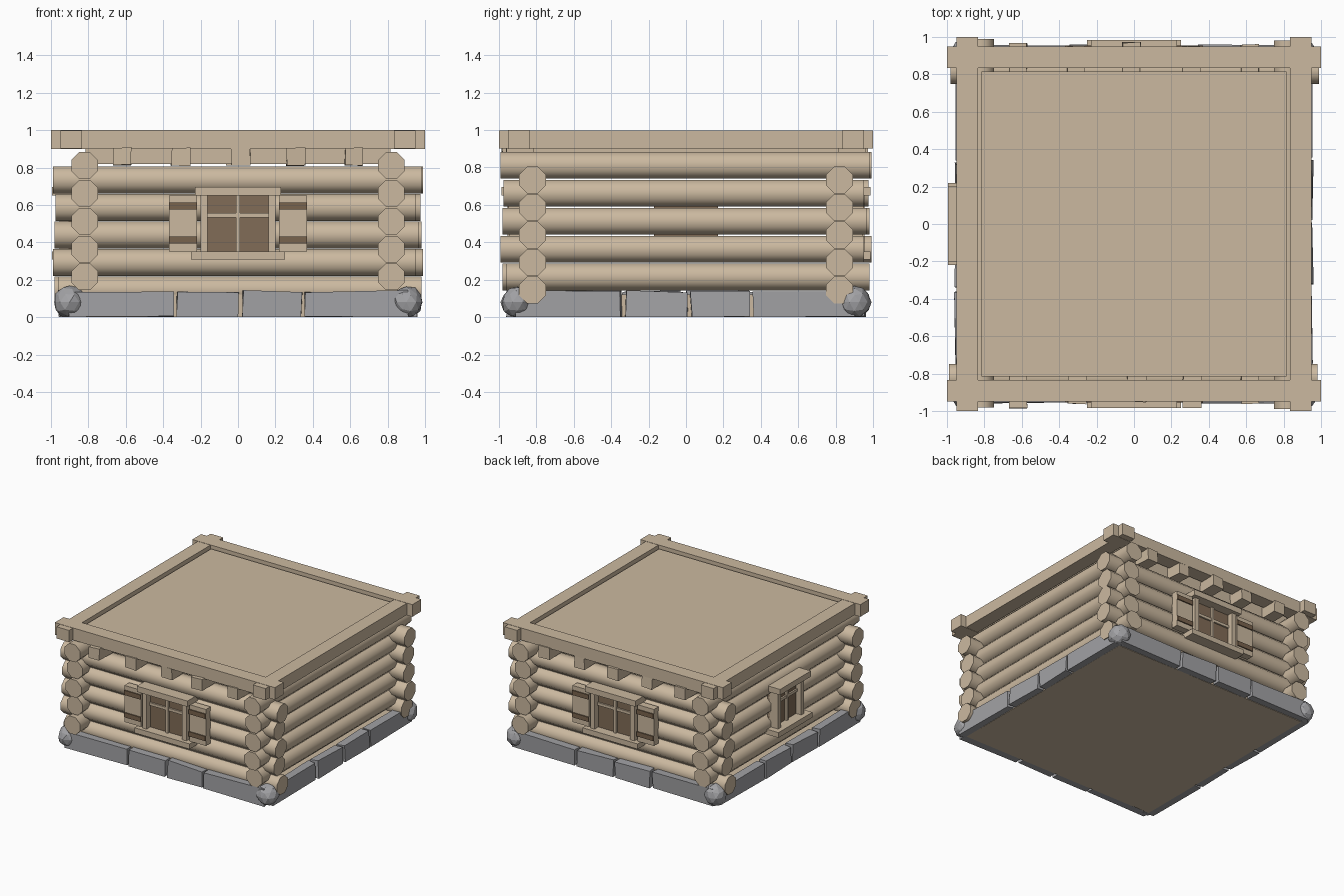
import bpy, bmesh, math, random
from mathutils import Matrix, Vector

random.seed(4)
cube = bpy.data.objects.get("Cube")
if cube:
    bpy.data.objects.remove(cube, do_unlink=True)


def material(name, rgb):
    m = bpy.data.materials.new(name)
    m.use_nodes = True
    m.diffuse_color = (*rgb, 1)
    bsdf = next(n for n in m.node_tree.nodes if n.type == 'BSDF_PRINCIPLED')
    bsdf.inputs["Base Color"].default_value = (*rgb, 1)
    bsdf.inputs["Roughness"].default_value = 0.9
    return m


WOOD = material("pale_wood", (0.60, 0.485, 0.35))
DARK = material("dark_wood", (0.19, 0.125, 0.075))
PANE = material("window_brown", (0.22, 0.15, 0.095))
STONE = material("grey_stone", (0.36, 0.36, 0.375))


def finish(name, bm, mat):
    bmesh.ops.recalc_face_normals(bm, faces=bm.faces)
    mesh = bpy.data.meshes.new(name)
    bm.to_mesh(mesh)
    bm.free()
    mesh.materials.append(mat)
    obj = bpy.data.objects.new(name, mesh)
    bpy.context.collection.objects.link(obj)
    return obj


def box(name, xs, ys, zs, mat, turn=0.0, jitter=0.0):
    """Box between limits, turned about the z axis, with optional rough corners."""
    bm = bmesh.new()
    bmesh.ops.create_cube(bm, size=1)
    for v in bm.verts:
        p = [lim[0] if c < 0 else lim[1] for c, lim in zip(v.co, (xs, ys, zs))]
        p = [c + random.uniform(-jitter, jitter) for c in p]
        p[2] = max(p[2], 0)
        v.co = Vector(p)
    bm.transform(Matrix.Rotation(turn, 4, 'Z'))
    return finish(name, bm, mat)


def log(name, start, end, side, z, along_x):
    """Eight-sided log, smooth along its length with flat ends."""
    bm = bmesh.new()
    bmesh.ops.create_cone(bm, cap_ends=True, segments=8, radius1=0.077,
                          radius2=0.077, depth=end - start)
    bm.transform(Matrix.Rotation(math.pi / 8, 4, 'Z'))
    mid = (start + end) / 2
    if along_x:
        bm.transform(Matrix.Translation((mid, side, z)) @ Matrix.Rotation(math.pi / 2, 4, 'Y'))
    else:
        bm.transform(Matrix.Translation((side, mid, z)) @ Matrix.Rotation(math.pi / 2, 4, 'X'))
    for f in bm.faces:
        f.smooth = len(f.verts) == 4
    for e in bm.edges:
        e.smooth = all(len(f.verts) == 4 for f in e.link_faces)
    finish(name, bm, WOOD)


# Log walls, the two directions interlocking at the corners
ends = [(-0.96, 0.98), (-0.99, 0.95), (-0.98, 0.965), (-0.975, 0.95), (-0.99, 0.98)]
for i, (a, b) in enumerate(ends):
    log("front_log", a, b, -0.82, 0.145 + 0.147 * i, True)
    log("back_log", -b, -a, 0.82, 0.145 + 0.147 * i, True)
    log("left_log", a, b, 0.82, 0.215 + 0.149 * i, False)
    log("right_log", -b, -a, -0.82, 0.215 + 0.149 * i, False)

# Stone footing around the floor
box("floor", (-0.895, 0.895), (-0.895, 0.895), (0, 0.12), WOOD)
cuts = [-0.92, -0.335, 0.015, 0.35, 0.92]
for side in range(4):
    for a, b in zip(cuts, cuts[1:]):
        box("footing_stone", (a + 0.012, b - 0.012), (-0.955, -0.885), (0, 0.138),
            STONE, side * math.pi / 2, 0.007)

# Faceted corner boulders
for sx in (-1, 1):
    for sy in (-1, 1):
        bm = bmesh.new()
        bmesh.ops.create_icosphere(bm, subdivisions=2, radius=0.088)
        for v in bm.verts:
            v.co *= random.uniform(0.93, 1.04)
        bm.transform(Matrix.Translation((sx * 0.9, sy * 0.9, 0.08)))
        for v in bm.verts:
            v.co.z = max(v.co.z, 0)
        finish("corner_boulder", bm, STONE)

# Flat roof with a crossed beam border and a narrow groove
box("roof_panel", (-0.815, 0.815), (-0.815, 0.815), (0.82, 0.98), WOOD)
for s in (0, math.pi):
    box("cross_beam", (-1, 1), (-0.95, -0.835), (0.9, 1.0), WOOD, s)
    box("side_beam", (-1, 1), (-0.95, -0.835), (0.902, 0.998), WOOD, s + math.pi / 2)

# Rafter stubs under the front and back beams
for turn, reach in ((0, (0.985, 0.96, 0.95, 0.98, 0.96)), (math.pi, (0.96, 0.95, 0.97, 0.95, 0.965))):
    for x, r in zip((-0.62, -0.305, 0.015, 0.31, 0.62), reach):
        box("rafter_stub", (x - 0.048, x + 0.048), (-r, -0.8), (0.812, 0.905), WOOD, turn, 0.004)


def window(turn, half, shutters, depth):
    """Framed window with a cross bar and optional shutters."""
    post = half - 0.03
    box("window_pane", (-post, post), (-0.907, -0.86), (0.34, 0.66), PANE, turn)
    box("window_lintel", (-half, half), (-depth, -0.84), (0.65, 0.697), WOOD, turn)
    box("window_sill", (-half - 0.02, half + 0.02), (-depth, -0.84), (0.307, 0.35), WOOD, turn)
    box("window_mullion", (-0.011, 0.011), (-0.925, -0.88), (0.35, 0.65), WOOD, turn)
    box("window_crossbar", (-post, post), (-0.92, -0.88), (0.533, 0.556), WOOD, turn)
    for s in (-1, 1):
        box("window_post", sorted((s * post, s * (post - 0.038))), (-0.955, -0.86),
            (0.34, 0.66), WOOD, turn)
        if shutters:
            span = sorted((s * 0.22, s * 0.37))
            box("shutter", span, (-0.945, -0.885), (0.35, 0.65), WOOD, turn)
            for z in (0.412, 0.595):
                box("shutter_batten", span, (-0.954, -0.94), (z - 0.019, z + 0.019), DARK, turn)


window(0, 0.23, True, 0.985)
window(math.pi, 0.23, True, 0.985)
window(-math.pi / 2, 0.2, False, 0.995)
